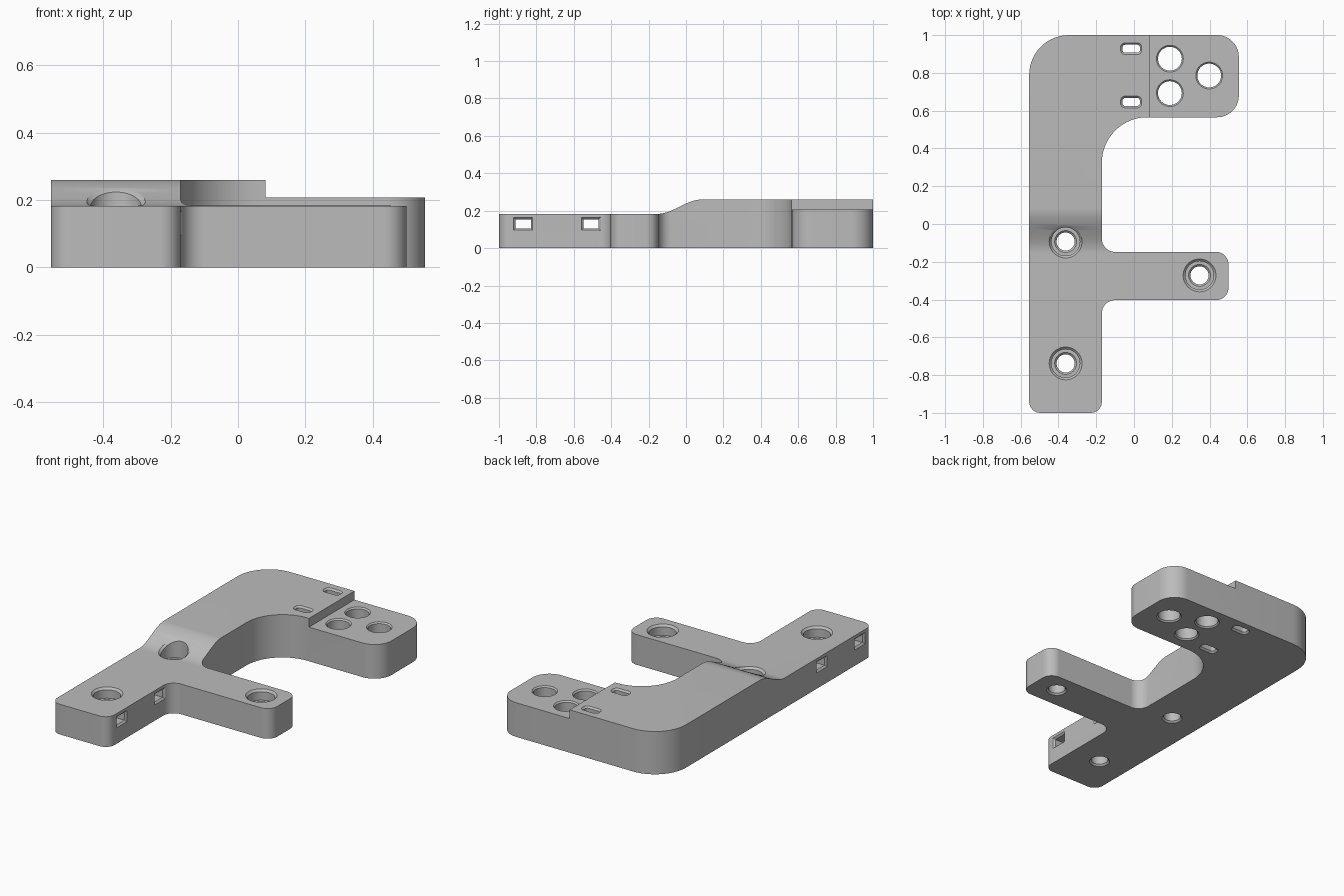
import bpy, bmesh, math
from mathutils import Vector

if "Cube" in bpy.data.objects:
    bpy.data.objects.remove(bpy.data.objects["Cube"])

LOW, HIGH, PAD = 0.183, 0.26, 0.207


def top_z(y):
    """Height of the bracket's top along y (smooth ramp between two levels)."""
    t = min(max((y + 0.155) / 0.24, 0), 1)
    return LOW + (HIGH - LOW) * 0.5 * (1 - math.cos(math.pi * t))


def rounded(corners, seg=14):
    """Round right-angled corners given as (x, y, radius)."""
    pts, n = [], len(corners)
    for i, (x, y, r) in enumerate(corners):
        p = Vector((x, y))
        if r == 0:
            pts.append(p)
            continue
        a = (Vector(corners[i - 1][:2]) - p).normalized()
        b = (Vector(corners[(i + 1) % n][:2]) - p).normalized()
        c = p + (a + b) * r
        for k in range(seg + 1):
            t = math.pi / 2 * k / seg
            pts.append(c - b * r * math.cos(t) - a * r * math.sin(t))
    return pts


def loft(name, rings, tip=None):
    """Closed solid through rings of 3D points, optional fan tip on the last ring."""
    bm = bmesh.new()
    vs = [[bm.verts.new(p) for p in ring] for ring in rings]
    n = len(vs[0])
    for lo, hi in zip(vs, vs[1:]):
        for i in range(n):
            j = (i + 1) % n
            bm.faces.new((lo[i], lo[j], hi[j], hi[i]))
    bm.faces.new(vs[0][::-1])
    if tip:
        t = bm.verts.new(tip)
        for i in range(n):
            bm.faces.new((vs[-1][i], vs[-1][(i + 1) % n], t))
    else:
        bm.faces.new(vs[-1])
    bmesh.ops.recalc_face_normals(bm, faces=bm.faces[:])
    me = bpy.data.meshes.new(name)
    bm.to_mesh(me)
    bm.free()
    ob = bpy.data.objects.new(name, me)
    bpy.context.collection.objects.link(ob)
    return ob


def round_cutter(cx, cy, profile, n=48):
    """profile: (radius, z, follows_top) from bottom to top."""
    rings = []
    for r, z, follow in profile:
        ring = []
        for i in range(n):
            a = math.tau * i / n
            base = top_z(cy + 0.087 * math.sin(a)) if follow else 0
            ring.append((cx + r * math.cos(a), cy + r * math.sin(a), z + base))
        rings.append(ring)
    return loft("hole_cutter", rings, (cx, cy, 0.4))


def rect(hw, hh, r):
    return rounded([(-hw, -hh, r), (hw, -hh, r), (hw, hh, r), (-hw, hh, r)], 6)


def slot_rings(hw, hh, r, lo, hi, place):
    """Slot with flared mouths at lo and hi; place maps (u, v, depth) to 3D."""
    c = 0.01
    rings = []
    for d, g in ((lo - c, 2 * c), (lo + c, 0), (hi - c, 0), (hi + c, 2 * c)):
        rings.append([place(p.x, p.y, d) for p in rect(hw + g, hh + g, r + g if r else 0)])
    return rings


# main body outline
outline = rounded([
    (-0.555, -1, 0.06), (-0.17, -1, 0.06), (-0.17, -0.403, 0.07),
    (0.5, -0.403, 0.065), (0.5, -0.148, 0.065), (-0.17, -0.148, 0.07),
    (-0.17, 0.565, 0.24), (0.555, 0.565, 0.115), (0.555, 1, 0.115),
    (-0.555, 1, 0.21)])
body = loft("bracket", [[(p.x, p.y, z) for p in outline] for z in (0, HIGH)])

cutters = []
# lowered front half with the smooth ramp
ramp = [(-1.2, LOW)] + [(y, top_z(y)) for y in
                        (-0.155 + 0.24 * i / 20 for i in range(20))]
ramp += [(0.0845, HIGH + 0.0001), (0.0845, 0.5), (-1.2, 0.5)]
cutters.append(loft("ramp_cutter", [[(x, y, z) for y, z in ramp] for x in (-0.8, 0.8)]))

# lowered pad on the back arm
pad = [(0.081, 0.4), (0.8, 0.4), (0.8, 1.2), (0.081, 1.2)]
cutters.append(loft("pad_cutter", [[(x, y, z) for x, y in pad] for z in (PAD, 0.5)]))

# plain chamfered holes in the pad
for cx, cy in ((0.19, 0.875), (0.19, 0.693), (0.398, 0.786)):
    cutters.append(round_cutter(cx, cy, [
        (0.079, -0.008, 0), (0.063, 0.008, 0),
        (0.063, PAD - 0.008, 0), (0.079, PAD + 0.008, 0)]))

# counterbored screw holes
FLOOR = 0.12
for cx, cy in ((-0.362, -0.093), (-0.362, -0.738), (0.347, -0.272)):
    cutters.append(round_cutter(cx, cy, [
        (0.068, -0.01, 0), (0.048, 0.01, 0), (0.048, FLOOR - 0.01, 0),
        (0.058, FLOOR, 0), (0.075, FLOOR, 0),
        (0.075, -0.012, 1), (0.099, 0.012, 1)]))

# vertical tie slots beside the pad
for cy in (0.928, 0.646):
    cutters.append(loft("tie_slot_cutter", slot_rings(
        0.046, 0.021, 0.014, 0, HIGH,
        lambda u, v, d: (-0.015 + u, cy + v, d))))

# sideways tie slots through the front leg
for cy in (-0.871, -0.508):
    cutters.append(loft("side_slot_cutter", slot_rings(
        0.041, 0.024, 0, -0.555, -0.17,
        lambda u, v, d: (d, cy + u, 0.13 + v))))

# apply all cuts
bpy.context.view_layer.objects.active = body
body.select_set(True)
for c in cutters:
    m = body.modifiers.new("cut", 'BOOLEAN')
    m.operation = 'DIFFERENCE'
    m.solver = 'EXACT'
    m.object = c
    bpy.ops.object.modifier_apply(modifier=m.name)
    bpy.data.objects.remove(c, do_unlink=True)

# single grey material
grey = bpy.data.materials.new("grey")
grey.diffuse_color = (0.5, 0.5, 0.5, 1)
grey.use_nodes = True
grey.node_tree.nodes["Principled BSDF"].inputs["Base Color"].default_value = grey.diffuse_color
body.data.materials.clear()
body.data.materials.append(grey)
for p in body.data.polygons:
    p.material_index = 0
bpy.ops.object.select_all(action='DESELECT')
body.select_set(True)
bpy.ops.object.shade_smooth_by_angle(angle=math.radians(25))
